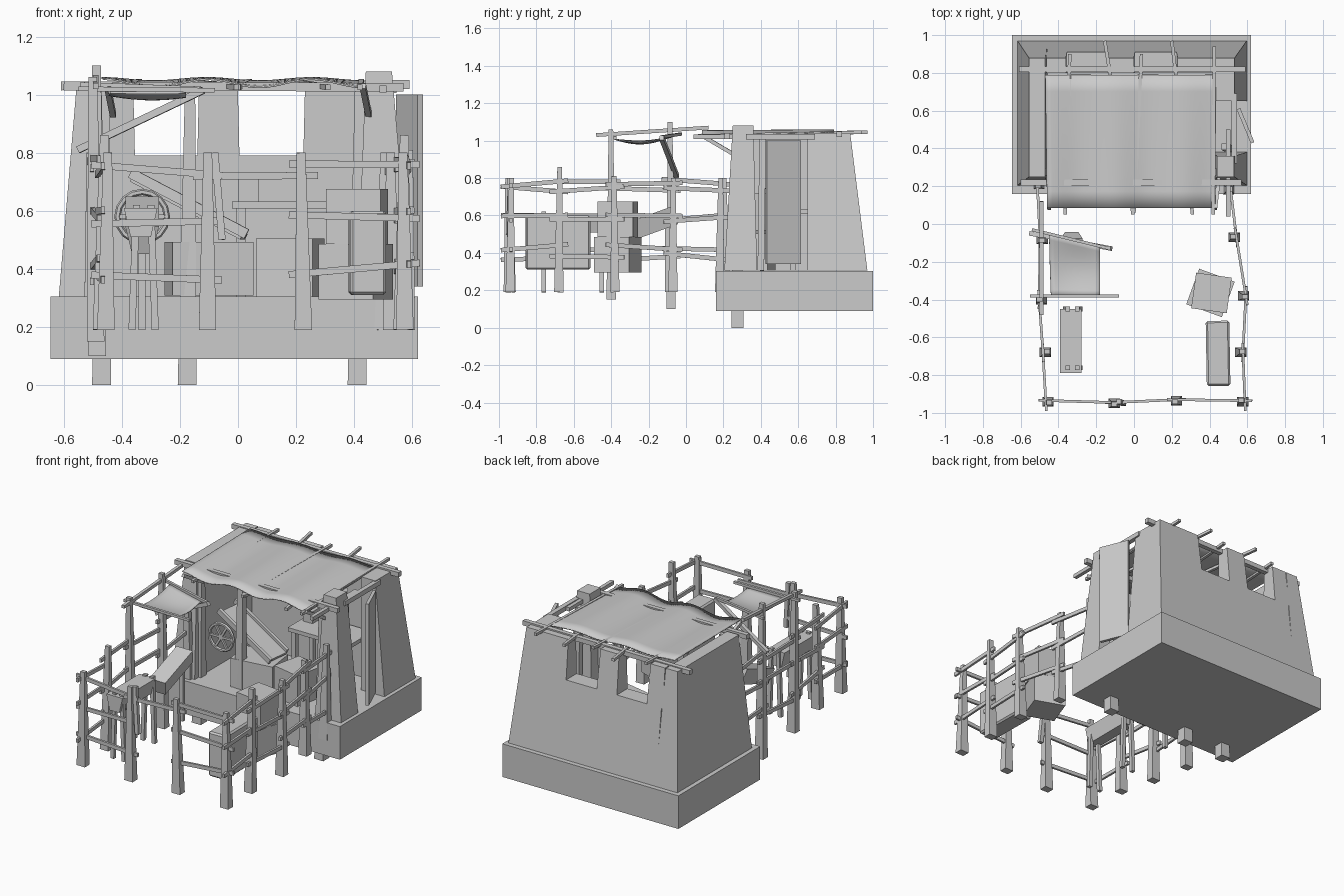
import bpy, math, random
from mathutils import Vector, Matrix

if "Cube" in bpy.data.objects:
    bpy.data.objects.remove(bpy.data.objects["Cube"])
random.seed(4)

def mesh(name, verts, faces):
    me = bpy.data.meshes.new(name)
    me.from_pydata(verts, [], faces)
    ob = bpy.data.objects.new(name, me)
    bpy.context.collection.objects.link(ob)
    return ob

FACES = [(3, 2, 1, 0), (4, 5, 6, 7), (0, 1, 5, 4), (1, 2, 6, 5), (2, 3, 7, 6), (3, 0, 4, 7)]

def taper(name, bot, top, z0, z1):
    """Block between two rectangles given as x0, x1, y0, y1."""
    v = [(r[i], r[j], z) for r, z in ((bot, z0), (top, z1))
         for i, j in ((0, 2), (1, 2), (1, 3), (0, 3))]
    return mesh(name, v, FACES)

def box(name, c, size, rz=0):
    x, y, z = (s / 2 for s in size)
    ob = taper(name, (-x, x, -y, y), (-x, x, -y, y), -z, z)
    ob.matrix_world = Matrix.Translation(c) @ Matrix.Rotation(math.radians(rz), 4, 'Z')
    return ob

def bar(name, a, b, w=.024, h=None, w2=None):
    """Square bar from a to b, optionally tapering."""
    a, b = Vector(a), Vector(b)
    d = b - a
    h = h or w
    k = (w2 or w) / w
    L = d.length
    ob = taper(name, (-w/2, w/2, -h/2, h/2), (-w*k/2, w*k/2, -h*k/2, h*k/2), 0, L)
    up = d.normalized()
    ref = Vector((0, 0, 1)) if abs(up.z) < .9 else Vector((0, 1, 0))
    side = ref.cross(up).normalized()
    m = Matrix((side, up.cross(side), up)).transposed().to_4x4()
    ob.matrix_world = Matrix.Translation(a) @ m
    return ob

# plinth
box('plinth', (-.0125, .58, .197), (1.265, .84, .215))

# battered walls: outer faces lean inward with height
Z0, Z1 = .305, 1.04
def t(z): return (z - Z0) / (Z1 - Z0)
def xl(z): return -.617 + .062 * t(z)
def xr(z): return .597 - .065 * t(z)
def yb(z): return .97 - .092 * t(z)
taper('left_wall', (xl(Z0), -.455, .205, yb(Z0)), (xl(Z1), -.47, .25, yb(Z1)), Z0, Z1)
taper('right_wall', (.43, xr(Z0), .65, yb(Z0)), (.43, xr(Z1), .65, yb(Z1)), Z0, Z1)
taper('right_pillar', (.41, xr(Z0), .205, .38), (.44, .53, .25, .36), Z0, 1.08)
S = .79
taper('back_wall', (-.46, .44, .8, yb(Z0)), (-.46, .44, .8, yb(S)), Z0, S)
for a, b in ((-.47, -.355), (-.14, .005), (.225, .44)):
    taper('back_wall_pier', (a, b, .8, yb(S)), (a + .006, b - .006, .8, yb(Z1)), S, Z1)
bar('door_lintel', (.53, .32, 1.02), (.53, .69, 1.02), .03)
bar('door', (.553, .61, .67), (.628, .43, .67), .02, .66)
bar('door_frame', (.5, .40, .305), (.48, .41, 1.01), .035)

# posts that run down through the plinth
for x in (-.47, -.175, .41):
    bar('floor_post', (x, .275, 0), (x + .01, .275, 1.03), .065, w2=.035)

# roof beams and poles
bar('back_beam', (-.61, .82, 1.03), (.59, .82, 1.035), .03)
bar('front_beam', (-.6, .22, 1.03), (.57, .22, 1.025), .03)
bar('side_beam', (.5, .04, 1.02), (.5, .5, 1.02), .024)
for x0, y0, x1, y1 in ((-.365, .05, -.34, .9), (-.005, .05, -.155, .97), (.0, .06, .04, .9),
                       (.31, .05, .2, .97), (.42, .05, .425, .94)):
    bar('roof_pole', (x0, y0, 1.025), (x1, y1, 1.045), .018)
for s in (-.45, .43):
    bar('roof_brace', (s, .08, 1.03), (s + .02, .25, .93), .02)

def cloth(name, c, n, m, f):
    """Grid over a quad of corners with extra height f(u, v)."""
    c = [Vector(p) for p in c]
    v = []
    for j in range(m + 1):
        for i in range(n + 1):
            a, b = i / n, j / m
            p = c[0].lerp(c[1], a).lerp(c[3].lerp(c[2], a), b)
            v.append(p + Vector((0, 0, f(a, b))))
    q = n + 1
    ob = mesh(name, v, [(j*q+i, j*q+i+1, j*q+q+i+1, j*q+q+i) for j in range(m) for i in range(n)])
    for p in ob.data.polygons:
        p.use_smooth = True
    s = ob.modifiers.new('thick', 'SOLIDIFY')
    s.thickness = .006
    return ob

cloth('canopy', [(-.46, .085, 1.042), (.43, .085, 1.042), (.435, .79, 1.055), (-.47, .79, 1.055)],
      32, 8, lambda a, b: .014 * math.cos(a * 5 * math.pi) * (1 - .6 * b))
cloth('side_awning', [(-.44, -.38, 1.01), (-.18, -.38, 1.01), (-.18, -.12, 1.015), (-.45, -.05, 1.03)],
      10, 10, lambda a, b: -.03 * math.sin(math.pi * b) * math.sin(math.pi * (.2 + .6 * a)))
bar('awning_pole', (-.55, -.38, 1.02), (-.08, -.38, 1.015), .016)
bar('awning_pole', (-.54, -.03, 1.035), (-.13, -.13, 1.02), .016)
bar('awning_strut', (-.55, -.05, .81), (-.12, -.13, 1.015), .024)
bar('upper_rail', (-.49, -.48, 1.03), (-.49, .12, 1.07), .02)

# fence posts: x, y, foot, top
left = [(-.5, .21, .19, .8), (-.485, -.08, .1, 1.1), (-.49, -.4, .15, 1.06), (-.47, -.68, .19, .86), (-.455, -.94, .19, .8)]
front = [left[-1], (-.105, -.95, .19, .8), (.225, -.935, .19, .8), (.575, -.94, .19, .8)]
right = [front[-1], (.565, -.68, .19, .86), (.58, -.38, .19, .81), (.53, -.07, .19, .8), (.5, .18, .19, .8)]
for x, y, a, b in left + front[1:] + right[1:]:
    bar('fence_post', (x, y, a), (x + random.uniform(-.012, .012), y + random.uniform(-.008, .008), b), .06, .05, .03)

# fence rails, each overshooting its posts
def rails(run, levels, off):
    for k, (p, q) in enumerate(zip(run, run[1:])):
        a, b = Vector((p[0], p[1], 0)) + Vector(off), Vector((q[0], q[1], 0)) + Vector(off)
        d = (b - a).normalized() * .05
        for z in levels[k % len(levels)]:
            r = random.uniform(-.02, .02)
            bar('fence_rail', a - d + Vector((0, 0, z - r)), b + d + Vector((0, 0, z + r)), .014, .024)

rails(left, [(.78, .59, .42), (.74, .6, .37)], (-.012, 0, 0))
rails(right, [(.77, .6, .43), (.74, .58, .38)], (.012, 0, 0))
rails(front, [(.74, .56, .37), (.72,), (.76, .58, .4)], (0, .005, 0))
bar('loose_batten', (-.08, -.94, .8), (-.055, -.95, .5), .025)

# crates and chest in the yard
box('lower_crate', (.405, -.365, .39), (.2, .2, .19), -20)
box('upper_crate', (.41, -.365, .58), (.19, .19, .19), -8)
chest = box('chest', (.445, -.685, .455), (.125, .345, .29), 1)
bv = chest.modifiers.new('bevel', 'BEVEL')
bv.width = .01

# feeding troughs on legs
def trough(c, pitch, L):
    ob = taper('trough', (-.035, .035, -L/2, L/2), (-.058, .058, -L/2, L/2), -.05, .05)
    ob.matrix_world = Matrix.Translation(c) @ Matrix.Rotation(pitch, 4, 'X')
trough((-.335, -.62, .56), 0, .34)
trough((-.33, -.2, .55), .35, .3)
for y in (-.76, -.45):
    for s in (-1, 1):
        bar('trough_leg', (-.325 + s * .04, y, .19), (-.325 + s * .025, y, .62), .024)
bar('trough_leg', (-.33, -.1, .19), (-.33, -.1, .55), .024)

# spoked wheel
wc = Vector((-.33, .3, .58))
bpy.ops.mesh.primitive_torus_add(location=wc, rotation=(math.pi/2, 0, 0), major_radius=.085,
                                 minor_radius=.011, major_segments=16, minor_segments=6)
bpy.context.object.name = 'wheel_rim'
for i in range(3):
    d = Vector((math.cos(i * math.pi / 3), 0, math.sin(i * math.pi / 3))) * .085
    bar('wheel_spoke', wc - d, wc + d, .014)

# sloping chute, crates and table inside
bar('chute', (-.36, .42, .71), (.02, .38, .51), .16, .02)
for y in (.31, .48):
    bar('chute_rail', (-.37, y + .02, .73), (.03, y - .02, .52), .02, .035)
box('inner_crate', (-.1, .36, .4), (.28, .2, .185), 8)
box('inner_crate', (.18, .36, .405), (.2, .2, .2), -12)
box('table_top', (.2, .66, .62), (.44, .24, .025))
for x in (.01, .39):
    for y in (.57, .75):
        bar('table_leg', (x, y, .305), (x, y, .61), .03)
box('small_box', (.035, .7, .67), (.07, .07, .08))
